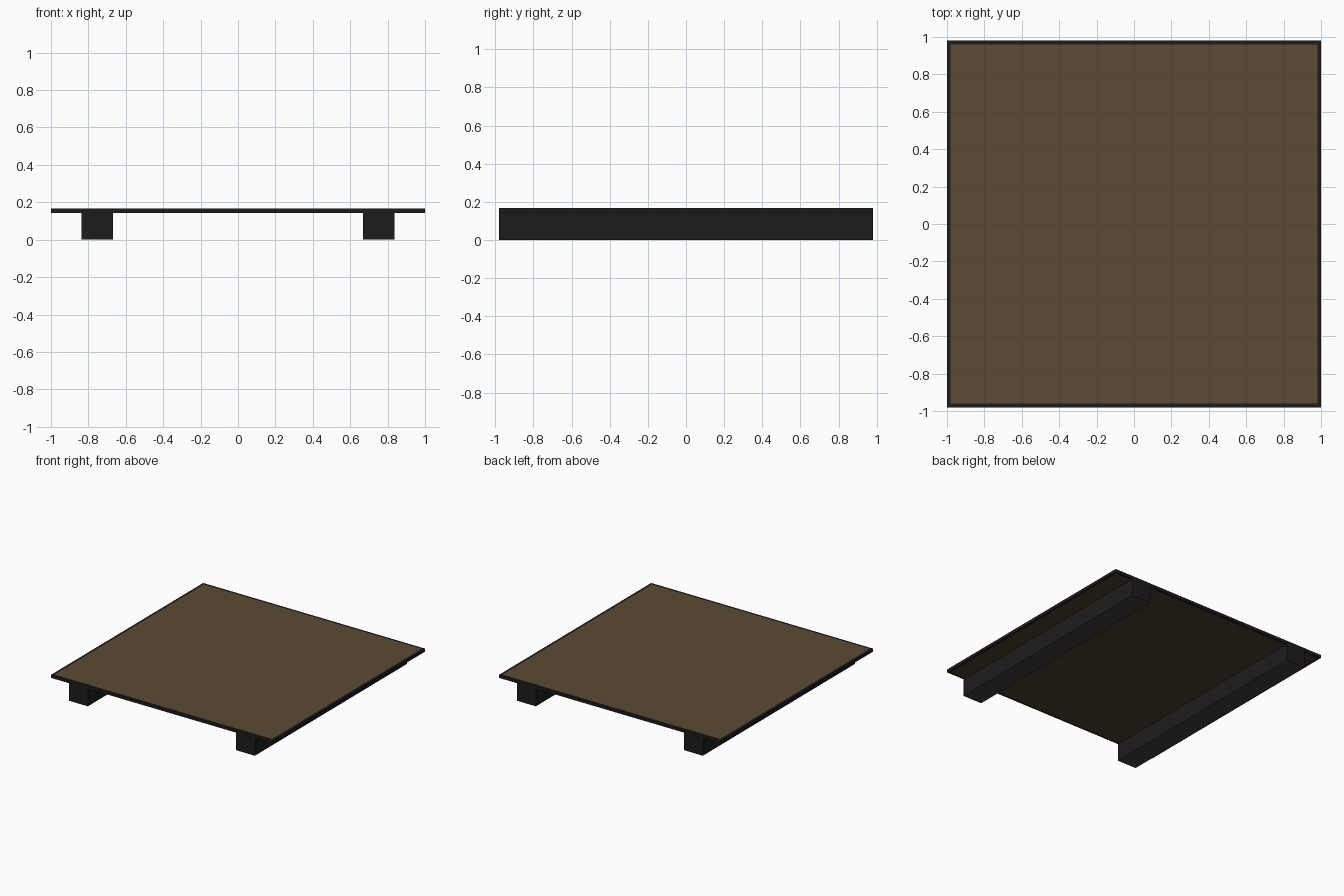
import bpy, bmesh

if "Cube" in bpy.data.objects:
    bpy.data.objects.remove(bpy.data.objects["Cube"])

def material(name, rgb):
    m = bpy.data.materials.new(name)
    m.diffuse_color = (*rgb, 1)
    m.use_nodes = True
    m.node_tree.nodes["Principled BSDF"].inputs["Base Color"].default_value = m.diffuse_color
    return m

black = material("black metal", (0.012, 0.012, 0.012))
brown = material("brown board", (0.107, 0.070, 0.034))
dark_brown = material("dark brown underside", (0.064, 0.046, 0.027))
grey = material("worn grey runner base", (0.046, 0.046, 0.046))

def box(name, lo, hi, mats, paint):
    bm = bmesh.new()
    bmesh.ops.create_cube(bm, size=1)
    for v in bm.verts:
        v.co = [(a + b) / 2 + c * (b - a) for a, b, c in zip(lo, hi, v.co)]
    bm.normal_update()
    paint(bm)
    me = bpy.data.meshes.new(name)
    for m in mats:
        me.materials.append(m)
    bm.to_mesh(me)
    bm.free()
    ob = bpy.data.objects.new(name, me)
    bpy.context.collection.objects.link(ob)
    return ob

# brown panel inset in the top and bottom, leaving a dark rim
def paint_platform(bm):
    for f in [f for f in bm.faces if abs(f.normal.z) > 0.9]:
        bmesh.ops.inset_region(bm, faces=[f], thickness=0.027)
        f.material_index = 1 if f.normal.z > 0 else 2

# lighter base on the runners
def paint_runner(bm):
    for f in bm.faces:
        if f.normal.z < -0.9:
            f.material_index = 1

box("platform", (-1, -0.98, 0.143), (1, 0.98, 0.168),
    [black, brown, dark_brown], paint_platform)

# two runners along the depth
for side, name in ((-1, "left_runner"), (1, "right_runner")):
    x = side * 0.753
    box(name, (x - 0.085, -0.98, 0), (x + 0.085, 0.98, 0.143),
        [black, grey], paint_runner)
